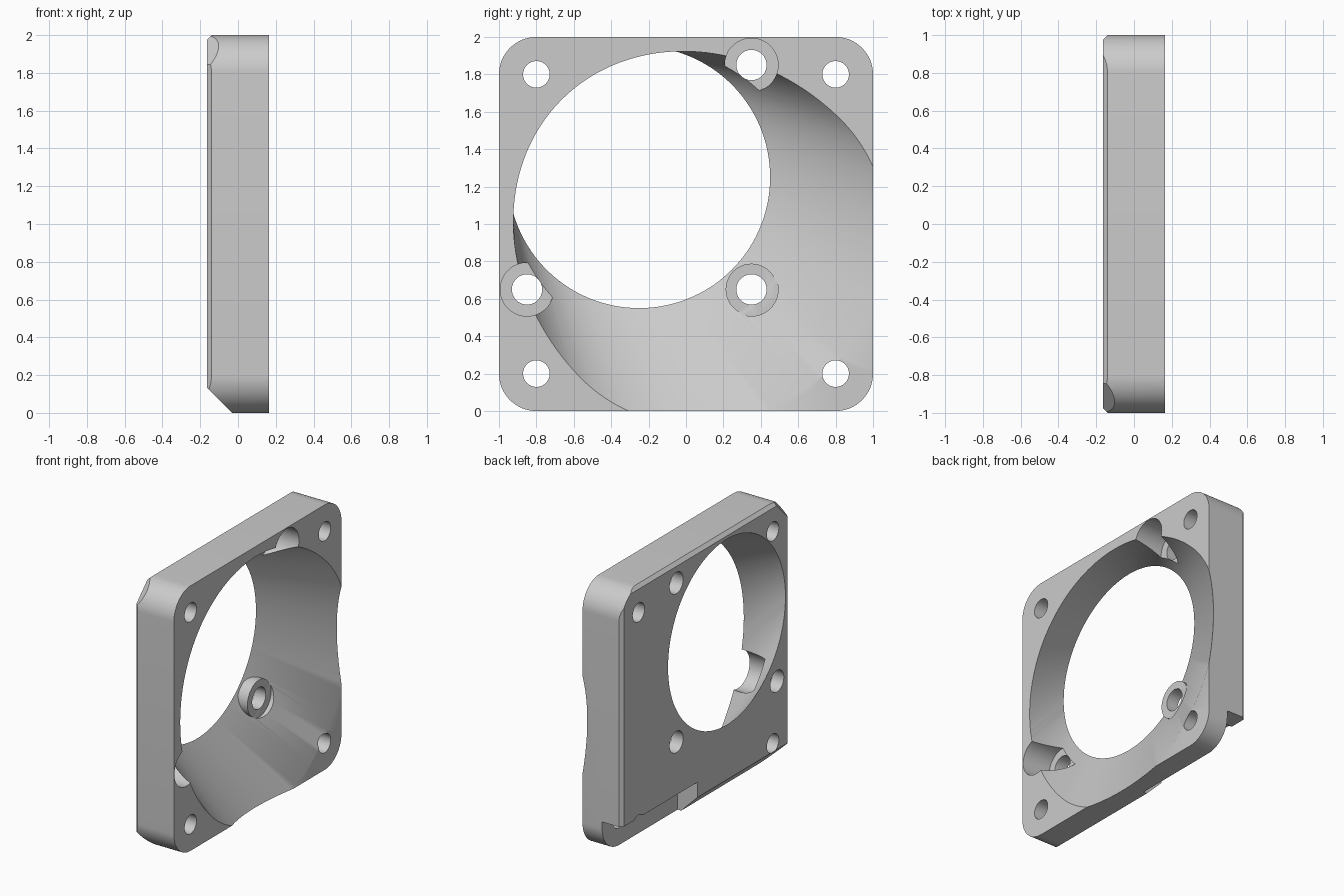
import bpy, bmesh, math
from mathutils import Vector

cube = bpy.data.objects.get("Cube")
if cube:
    bpy.data.objects.remove(cube, do_unlink=True)

BACK, FRONT, SHELF = -0.165, 0.164, -0.07
ROOT2 = math.sqrt(2)

grey = bpy.data.materials.new("light_grey")
grey.use_nodes = True
grey.diffuse_color = (0.6, 0.6, 0.6, 1)
grey.node_tree.nodes["Principled BSDF"].inputs["Base Color"].default_value = (0.6, 0.6, 0.6, 1)


def loft(name, start, end):
    """Closed solid between two matching rings of points."""
    bm = bmesh.new()
    a = [bm.verts.new(p) for p in start]
    b = [bm.verts.new(p) for p in end]
    bm.faces.new(a)
    bm.faces.new(b)
    for i in range(len(a)):
        j = (i + 1) % len(a)
        bm.faces.new((a[i], a[j], b[j], b[i]))
    bmesh.ops.recalc_face_normals(bm, faces=bm.faces)
    mesh = bpy.data.meshes.new(name)
    bm.to_mesh(mesh)
    bm.free()
    mesh.materials.append(grey)
    obj = bpy.data.objects.new(name, mesh)
    bpy.context.collection.objects.link(obj)
    return obj


def cylinder(name, y, z, r, x0, x1, n=48):
    def ring(x):
        return [(x, y + r * math.cos(2 * math.pi * i / n), z + r * math.sin(2 * math.pi * i / n))
                for i in range(n)]
    return loft(name, ring(x0), ring(x1))


def combine(target, tool, operation="DIFFERENCE"):
    mod = target.modifiers.new(operation.lower(), "BOOLEAN")
    mod.operation, mod.solver, mod.object = operation, "EXACT", tool
    bpy.context.view_layer.objects.active = target
    bpy.ops.object.modifier_apply(modifier=mod.name)
    bpy.data.objects.remove(tool, do_unlink=True)


# Square plate with rounded corners
outline = []
for k, (cy, cz) in enumerate([(0.8, 1.8), (-0.8, 1.8), (-0.8, 0.2), (0.8, 0.2)]):
    for i in range(17):
        a = math.pi / 2 * (k + i / 16)
        outline.append((cy + 0.2 * math.cos(a), cz + 0.2 * math.sin(a)))
plate = loft("adapter_plate", [(BACK, y, z) for y, z in outline],
             [(FRONT, y, z) for y, z in outline])

# Chamfers around the rear face, larger at the bottom and one top corner
bm = bmesh.new()
bm.from_mesh(plate.data)
for y, z, normal in [(0, 1.975, (-1, 0, 1)), (0.975, 1, (-1, 1, 0)), (-0.975, 1, (-1, -1, 0)),
                     (0, 0.135, (-1, 0, -1)), (-0.91, 1.91, (-1, -1, 1))]:
    bmesh.ops.bisect_plane(bm, geom=bm.verts[:] + bm.edges[:] + bm.faces[:], dist=1e-5,
                           plane_co=(BACK, y, z), plane_no=Vector(normal).normalized(),
                           clear_outer=True)
    bmesh.ops.holes_fill(bm, edges=[e for e in bm.edges if e.is_boundary])
bmesh.ops.recalc_face_normals(bm, faces=bm.faces)
bm.to_mesh(plate.data)
bm.free()


# Leaning duct from a small rear circle to a wide egg-shaped mouth
def duct_ring(t, n=144):
    points = []
    for i in range(n):
        a = 2 * math.pi * i / n
        reach = 0.9 if math.cos(a) > 0 else 1.13
        u = (1 - t) * (-0.354 + 0.7 * math.cos(a)) + t * (0.19 + reach * math.cos(a))
        v = ((1 - t) * 0.7 + t * 0.98) * math.sin(a)
        points.append((BACK + t * (FRONT - BACK), (u + v) / ROOT2, 1 + (v - u) / ROOT2))
    return points


combine(plate, loft("duct_cutter", duct_ring(-0.04), duct_ring(1.04)))

# Stepped recess in the rear of the lower corner
step = [(-0.2, 0.25), (-0.2, -0.02), (0.0, -0.02), (0.0, 0.25)]
combine(plate, loft("recess_cutter", [(x, 0.1, z) for x, z in step],
                    [(x, 1.1, z) for x, z in step]))

# Inner screw seats, one of them raised inside the duct
combine(plate, cylinder("screw_boss", 0.35, 0.65, 0.138, BACK + 0.01, SHELF), "UNION")
inner_screws = [(0.35, 1.85), (-0.85, 0.65), (0.35, 0.65)]
for y, z in inner_screws:
    combine(plate, cylinder("pocket_cutter", y, z, 0.143, SHELF + 0.001, 0.3))

# Screw holes
for y, z in inner_screws:
    combine(plate, cylinder("inner_hole_cutter", y, z, 0.081, -0.3, 0.3))
for y in (-0.8, 0.8):
    for z in (0.2, 1.8):
        combine(plate, cylinder("outer_hole_cutter", y, z, 0.071, -0.3, 0.3))

bpy.ops.object.select_all(action="DESELECT")
plate.select_set(True)
bpy.context.view_layer.objects.active = plate
bpy.ops.object.shade_smooth_by_angle(angle=math.radians(30))
